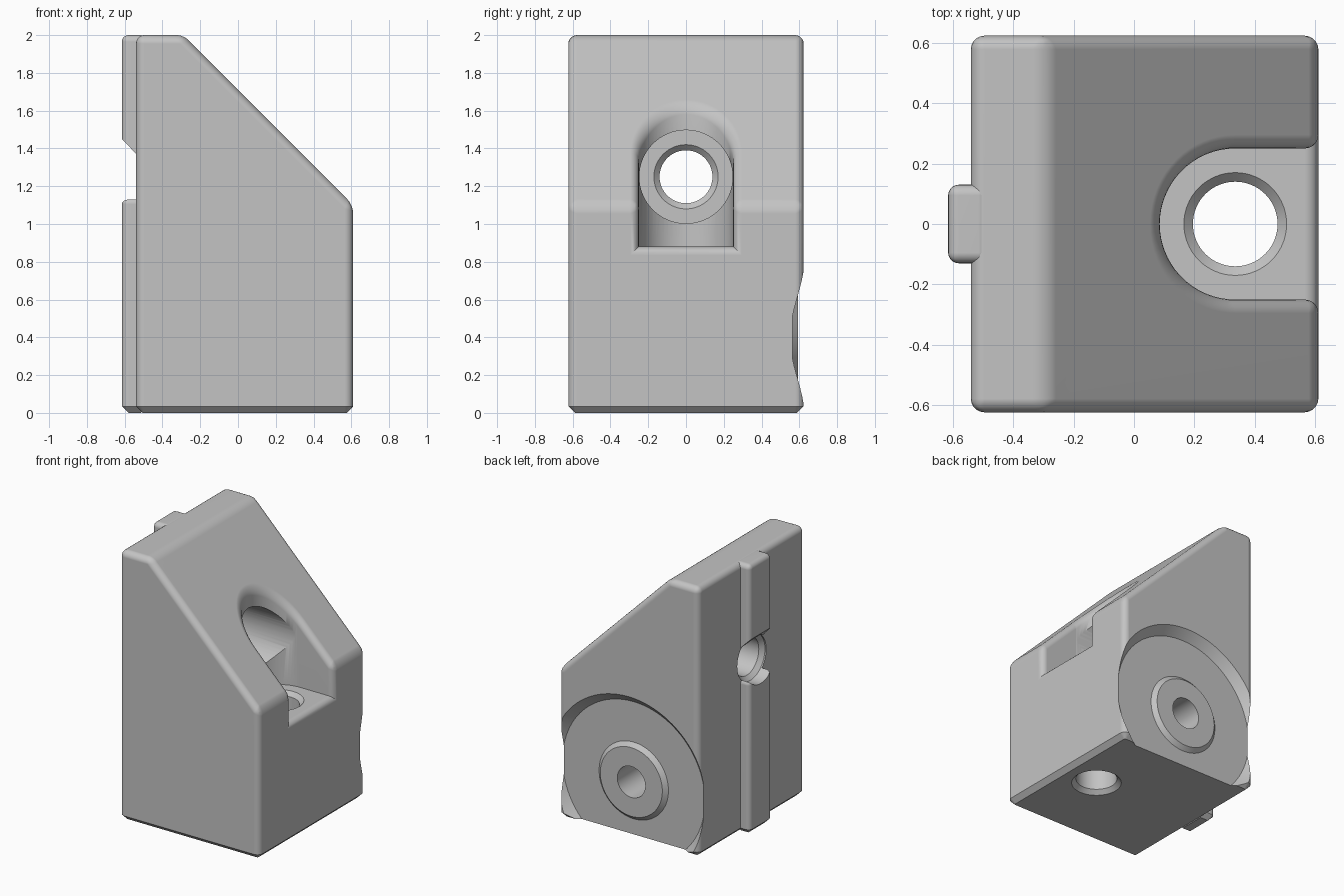
import bpy, bmesh, math
from mathutils import Matrix

if "Cube" in bpy.data.objects:
    bpy.data.objects.remove(bpy.data.objects["Cube"])

grey = bpy.data.materials.new("plain_grey")
grey.use_nodes = True
colour = (0.55, 0.55, 0.55, 1)
grey.diffuse_color = colour
grey.node_tree.nodes["Principled BSDF"].inputs["Base Color"].default_value = colour


def make(name, bm):
    bmesh.ops.recalc_face_normals(bm, faces=bm.faces)
    mesh = bpy.data.meshes.new(name)
    bm.to_mesh(mesh)
    bm.free()
    ob = bpy.data.objects.new(name, mesh)
    bpy.context.collection.objects.link(ob)
    mesh.materials.append(grey)
    return ob


def prism(name, profile, half_width):
    """Extrude an x-z profile symmetrically along y."""
    bm = bmesh.new()
    face = bm.faces.new([bm.verts.new((x, -half_width, z)) for x, z in profile])
    out = bmesh.ops.extrude_face_region(bm, geom=[face])
    verts = [v for v in out["geom"] if isinstance(v, bmesh.types.BMVert)]
    bmesh.ops.translate(bm, verts=verts, vec=(0, 2 * half_width, 0))
    return make(name, bm)


def lathe(name, profile, matrix, steps=64):
    """Revolve (radius, height) points about z, then place with a matrix."""
    bm = bmesh.new()
    verts = [bm.verts.new((r, 0, h)) for r, h in profile]
    edges = [bm.edges.new(pair) for pair in zip(verts, verts[1:])]
    bmesh.ops.spin(bm, geom=verts + edges, cent=(0, 0, 0), axis=(0, 0, 1),
                   angle=math.tau, steps=steps)
    bmesh.ops.remove_doubles(bm, verts=bm.verts, dist=1e-4)
    bm.transform(matrix)
    ob = make(name, bm)
    ob.hide_render = True
    return ob


def cut(ob, cutters):
    bpy.context.view_layer.objects.active = ob
    for cutter in cutters:
        mod = ob.modifiers.new("cut", "BOOLEAN")
        mod.operation, mod.solver, mod.object = "DIFFERENCE", "EXACT", cutter
        bpy.ops.object.modifier_apply(modifier=mod.name)


def soften(ob, radius, keep=lambda z: False):
    """Round the convex edges and chamfer the bottom perimeter."""
    bm = bmesh.new()
    bm.from_mesh(ob.data)

    def on_base(e):
        return all(v.co.z < 0.005 for v in e.verts)

    def mid(e):
        return (e.verts[0].co.z + e.verts[1].co.z) / 2

    rims = [e for e in bm.edges if e.is_convex and e.calc_face_angle(0) > 0.35
            and not on_base(e) and not keep(mid(e))]
    bmesh.ops.bevel(bm, geom=rims, offset=radius, offset_type="OFFSET",
                    segments=5, profile=0.5, affect="EDGES", clamp_overlap=False)
    base = [e for e in bm.edges if on_base(e) and e.calc_face_angle(0) > 0.35]
    bmesh.ops.bevel(bm, geom=base, offset=0.035, offset_type="OFFSET",
                    segments=1, affect="EDGES", clamp_overlap=False)
    bmesh.ops.recalc_face_normals(bm, faces=bm.faces)
    bm.to_mesh(ob.data)
    bm.free()


along_x = Matrix.Translation((0, 0, 1.25)) @ Matrix.Rotation(math.pi / 2, 4, "Y")
along_y = Matrix.Translation((0.035, 0, 0.4)) @ Matrix.Rotation(-math.pi / 2, 4, "X")
along_z = Matrix.Translation((0.335, 0, 0))

# Wedge-shaped body
body = prism("wedge_body", [(-0.54, 0), (0.61, 0), (0.61, 1.1), (-0.29, 2), (-0.54, 2)], 0.623)

# Round-ended pocket, open towards the sloped side
bm = bmesh.new()
arc = [math.pi / 2 + math.pi * i / 32 for i in range(33)]
outline = [(0.335 + 0.25 * math.cos(a), 0.25 * math.sin(a)) for a in arc]
outline += [(0.9, -0.25), (0.9, 0.25)]
floor = bm.faces.new([bm.verts.new((x, y, 0.88)) for x, y in outline])
out = bmesh.ops.extrude_face_region(bm, geom=[floor])
bmesh.ops.translate(bm, vec=(0, 0, 1.5),
                    verts=[v for v in out["geom"] if isinstance(v, bmesh.types.BMVert)])
pocket = make("pocket_cutter", bm)
cut(body, [pocket])
soften(body, 0.045)

# Screw holes with countersunk ends, and the round recess with its boss
cross_hole = lathe("cross_hole_cutter", [
    (0, -0.7), (0.17, -0.7), (0.17, -0.53), (0.14, -0.5), (0.14, -0.25),
    (0.17, -0.22), (0.247, -0.22), (0.247, 0.33), (0, 0.33)], along_x)
upright_hole = lathe("upright_hole_cutter", [
    (0, -0.03), (0.2, -0.03), (0.14, 0.03), (0.14, 0.85), (0.19, 0.9), (0, 0.9)], along_z)
recess = lathe("recess_cutter", [
    (0, 0.25), (0.115, 0.25), (0.115, 0.592), (0.255, 0.592), (0.285, 0.563),
    (0.585, 0.563), (0.675, 0.653), (0, 0.653)], along_y, 96)
cut(body, [cross_hole, upright_hole, recess])

# Guide rail, split around the cross hole
lower = prism("lower_rail", [(-0.615, 0), (-0.48, 0), (-0.48, 1.14), (-0.615, 1.14)], 0.13)
upper = prism("upper_rail", [(-0.615, 1.45), (-0.48, 1.31), (-0.48, 2), (-0.615, 2)], 0.13)
soften(lower, 0.035)
soften(upper, 0.035, keep=lambda z: z < 1.5)
for rail in (lower, upper):
    cut(rail, [cross_hole])

for cutter in (pocket, cross_hole, upright_hole, recess):
    bpy.data.objects.remove(cutter)

# Smooth rounds with crisp flat faces
for ob in (body, lower, upper):
    bpy.ops.object.select_all(action="DESELECT")
    ob.select_set(True)
    bpy.context.view_layer.objects.active = ob
    bpy.ops.object.shade_smooth_by_angle(angle=math.radians(30))
    ob.modifiers.new("flat_faces", "WEIGHTED_NORMAL").keep_sharp = True
